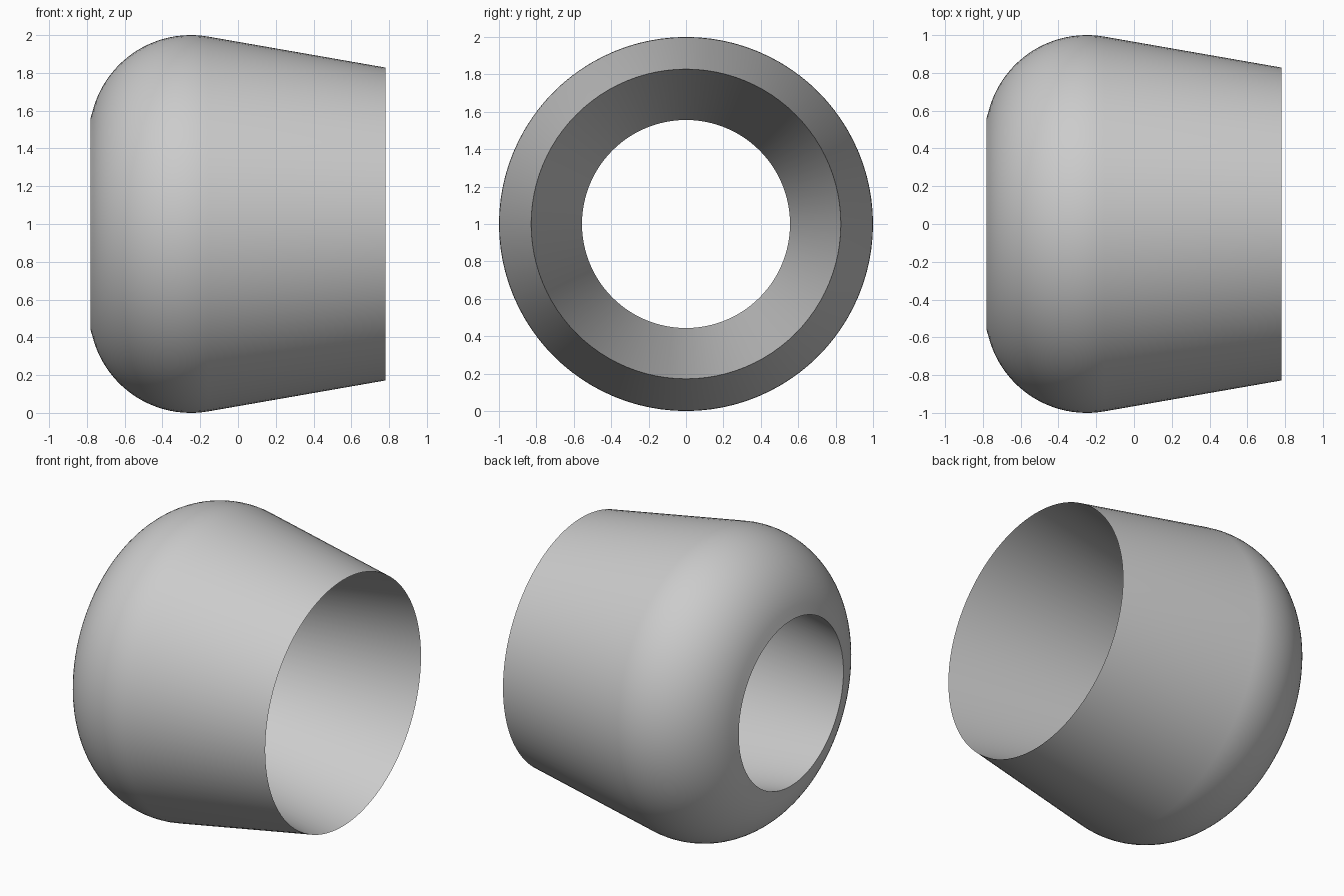
import bpy
import bmesh
from math import sin, cos, radians, pi
from mathutils import Matrix, Vector

cube = bpy.data.objects.get("Cube")
if cube:
    bpy.data.objects.remove(cube, do_unlink=True)

SEGMENTS = 96
ARC_STEPS = 24
RADIUS = 0.537          # rounded shoulder
CENTRE_X, CENTRE_R = -0.25, 0.463
HALF_LENGTH = 0.782
WIDE_RIM = 0.828

grey = bpy.data.materials.new("plain grey")
grey.use_nodes = True
colour = (0.6, 0.6, 0.6, 1)
grey.diffuse_color = colour
grey.node_tree.nodes["Principled BSDF"].inputs["Base Color"].default_value = colour

# Cross-section: rounded shoulder, tapered outer wall, then the straight conical bore
profile = []
for i in range(ARC_STEPS + 1):
    a = radians(170 - 90 * i / ARC_STEPS)
    profile.append((CENTRE_X + RADIUS * cos(a), CENTRE_R + RADIUS * sin(a)))
profile[0] = (-HALF_LENGTH, profile[0][1])
profile.append((HALF_LENGTH, WIDE_RIM))

# Spin the closed cross-section around the x axis
bm = bmesh.new()
verts = [bm.verts.new((x, 0, r)) for x, r in profile]
edges = [bm.edges.new((v, verts[(i + 1) % len(verts)])) for i, v in enumerate(verts)]
bmesh.ops.spin(bm, geom=verts + edges, cent=(0, 0, 0), axis=(1, 0, 0),
               angle=2 * pi, steps=SEGMENTS, use_duplicate=False)
bmesh.ops.remove_doubles(bm, verts=bm.verts, dist=0.0005)
bmesh.ops.recalc_face_normals(bm, faces=bm.faces)
bmesh.ops.transform(bm, matrix=Matrix.Translation(Vector((0, 0, 1))), verts=bm.verts)

mesh = bpy.data.meshes.new("tapered_collar")
bm.to_mesh(mesh)
bm.free()
mesh.materials.append(grey)
collar = bpy.data.objects.new("tapered_collar", mesh)
bpy.context.collection.objects.link(collar)

# Smooth walls with crisp rims
bpy.ops.object.select_all(action="DESELECT")
collar.select_set(True)
bpy.context.view_layer.objects.active = collar
bpy.ops.object.shade_smooth_by_angle(angle=radians(40))
